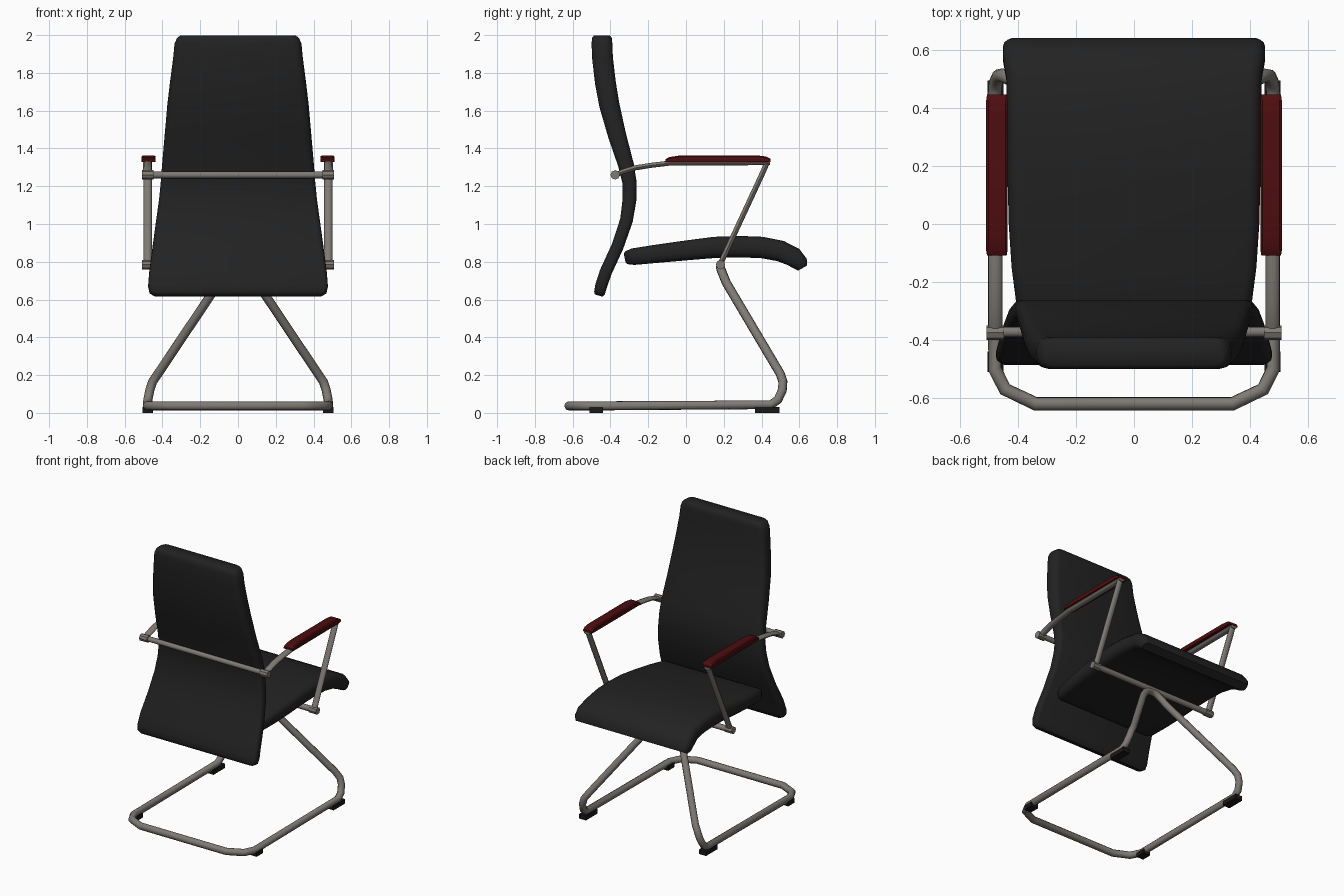
import bpy, bmesh, math
from mathutils import Vector

if "Cube" in bpy.data.objects:
    bpy.data.objects.remove(bpy.data.objects["Cube"])


def material(name, col):
    m = bpy.data.materials.new(name)
    m.diffuse_color = (*col, 1)
    m.use_nodes = True
    m.node_tree.nodes["Principled BSDF"].inputs["Base Color"].default_value = m.diffuse_color
    return m


BLACK = material("black upholstery", (0.016, 0.016, 0.016))
METAL = material("warm grey metal", (0.21, 0.195, 0.175))
RED = material("dark red wood", (0.075, 0.004, 0.005))
RUBBER = material("black rubber", (0.009, 0.009, 0.009))


def loft(name, rings, mat, angle=40):
    """Skin a list of equal closed rings and cap both ends."""
    bm = bmesh.new()
    rows = [[bm.verts.new(p) for p in r] for r in rings]
    n = len(rows[0])
    for a, b in zip(rows, rows[1:]):
        for i in range(n):
            j = (i + 1) % n
            bm.faces.new((a[i], a[j], b[j], b[i]))
    bm.faces.new(rows[0])
    bm.faces.new(rows[-1])
    bmesh.ops.recalc_face_normals(bm, faces=bm.faces[:])
    me = bpy.data.meshes.new(name)
    bm.to_mesh(me)
    bm.free()
    me.materials.append(mat)
    ob = bpy.data.objects.new(name, me)
    bpy.context.collection.objects.link(ob)
    bpy.context.view_layer.objects.active = ob
    bpy.ops.object.select_all(action='DESELECT')
    ob.select_set(True)
    bpy.ops.object.shade_smooth_by_angle(angle=math.radians(angle))
    return ob


def tangents(pts):
    last = len(pts) - 1
    out = []
    for i, p in enumerate(pts):
        a = (p - pts[i - 1]).normalized() if i else Vector()
        b = (pts[i + 1] - p).normalized() if i < last else Vector()
        out.append((a + b).normalized())
    return out


def tube(name, pts, ru, rv, side, mat=METAL, sides=10):
    """Sweep an oval section; ru is the radius along the side direction."""
    pts = [Vector(p) for p in pts]
    u = Vector(side)
    rings = []
    for p, t in zip(pts, tangents(pts)):
        u = (u - t * u.dot(t)).normalized()
        v = t.cross(u)
        rings.append([p + u * ru * math.cos(k * math.tau / sides)
                      + v * rv * math.sin(k * math.tau / sides) for k in range(sides)])
    return loft(name, rings, mat)


def cushion(name, stations):
    """Stations along the side profile: y, z, thickness, half width."""
    pts = [Vector((0, s[0], s[1])) for s in stations]
    rings = []
    for p, t, s in zip(pts, tangents(pts), stations):
        nrm = t.cross(Vector((1, 0, 0)))
        h, w = s[2] / 2, s[3]
        r = h * 0.75
        ring = []
        for q, (sx, sy) in enumerate(((1, 1), (-1, 1), (-1, -1), (1, -1))):
            for k in range(4):
                a = (q + k / 3) * math.pi / 2
                ring.append(p + Vector((sx * (w - r) + r * math.cos(a), 0, 0))
                            + nrm * (sy * (h - r) + r * math.sin(a)))
        rings.append(ring)
    return loft(name, rings, BLACK, 50)


# backrest
cushion("backrest", [
    (-.445, 1.998, .085, .305), (-.445, 1.985, .105, .323), (-.445, 1.955, .11, .336),
    (-.442, 1.88, .11, .343), (-.427, 1.75, .11, .360), (-.406, 1.63, .107, .374),
    (-.365, 1.47, .096, .388), (-.317, 1.31, .083, .402), (-.299, 1.22, .075, .409),
    (-.299, 1.13, .073, .418), (-.315, 1.02, .068, .433), (-.363, .88, .065, .452),
    (-.425, .745, .065, .470), (-.450, .67, .063, .476), (-.458, .635, .058, .468),
    (-.462, .621, .042, .445)])

# seat
cushion("seat", [
    (-.325, .82, .045, .36), (-.315, .822, .07, .385), (-.28, .827, .088, .405),
    (-.15, .843, .097, .422), (0, .860, .105, .432), (.15, .876, .112, .436),
    (.28, .880, .114, .437), (.40, .876, .113, .438), (.50, .857, .112, .440),
    (.57, .825, .105, .452), (.605, .79, .085, .452), (.618, .767, .055, .437)])

# sled base: one half of the path, mirrored into a closed-looking run
half = [(.06, .192, .742), (.10, .213, .69), (.425, .50, .205), (.452, .513, .165),
        (.467, .510, .12), (.477, .487, .07), (.48, .45, .043), (.48, -.50, .037),
        (.445, -.57, .037), (.34, -.62, .037)]
path = [(0, .182, .77), (.03, .183, .765)] + half
tube("sled_base", path + [(-x, y, z) for x, y, z in reversed(path[1:])] + [(-.001, .182, .77)],
     .024, .024, (0, 1, 0))

# cross bars behind the back and under the seat
tube("back_crossbar", [(-.5, -.372, 1.26), (.5, -.372, 1.26)], .018, .018, (0, 0, 1))
tube("seat_crossbar", [(-.49, .185, .785), (.49, .185, .785)], .02, .02, (0, 0, 1))

for s, label in ((-1, "left"), (1, "right")):
    x = .478 * s
    # arm rail and arm post
    tube(label + "_arm_rail", [(x, -.385, 1.252), (x, -.34, 1.275), (x, -.27, 1.297),
                               (x, -.19, 1.31), (x, -.09, 1.322), (x, .445, 1.325)],
         .024, .014, (1, 0, 0))
    tube(label + "_arm_post", [(x, .428, 1.322), (x, .41, 1.28), (x, .178, .78)],
         .022, .015, (1, 0, 0))
    # sleeves at the joints
    for part, y, z in (("back", -.375, 1.26), ("seat", .183, .785)):
        tube(f"{label}_{part}_sleeve", [(x - .03, y, z), (x + .03, y, z)],
             .025, .025, (0, 0, 1), sides=8)
    # armrest pad
    xc = .473 * s
    rings = []
    for y, top, w in ((-.108, 1.343, .034), (-.09, 1.354, .037), (-.03, 1.363, .0375),
                      (.38, 1.363, .0375), (.425, 1.357, .037), (.447, 1.345, .034)):
        rings.append([(xc + a, y, b) for a, b in (
            (-w, 1.329), (w, 1.329), (w, top - .006), (w - .008, top),
            (-w + .008, top), (-w, top - .006))])
    loft(label + "_armrest_pad", rings, RED, 25)
    # floor glides
    for part, y0, y1 in (("rear", -.51, -.44), ("front", .365, .495)):
        loft(f"{label}_{part}_glide",
             [[(x + a * .028, y, b) for a, b in ((-1, 0), (1, 0), (1, .032), (-1, .032))]
              for y in (y0, y1)], RUBBER)
